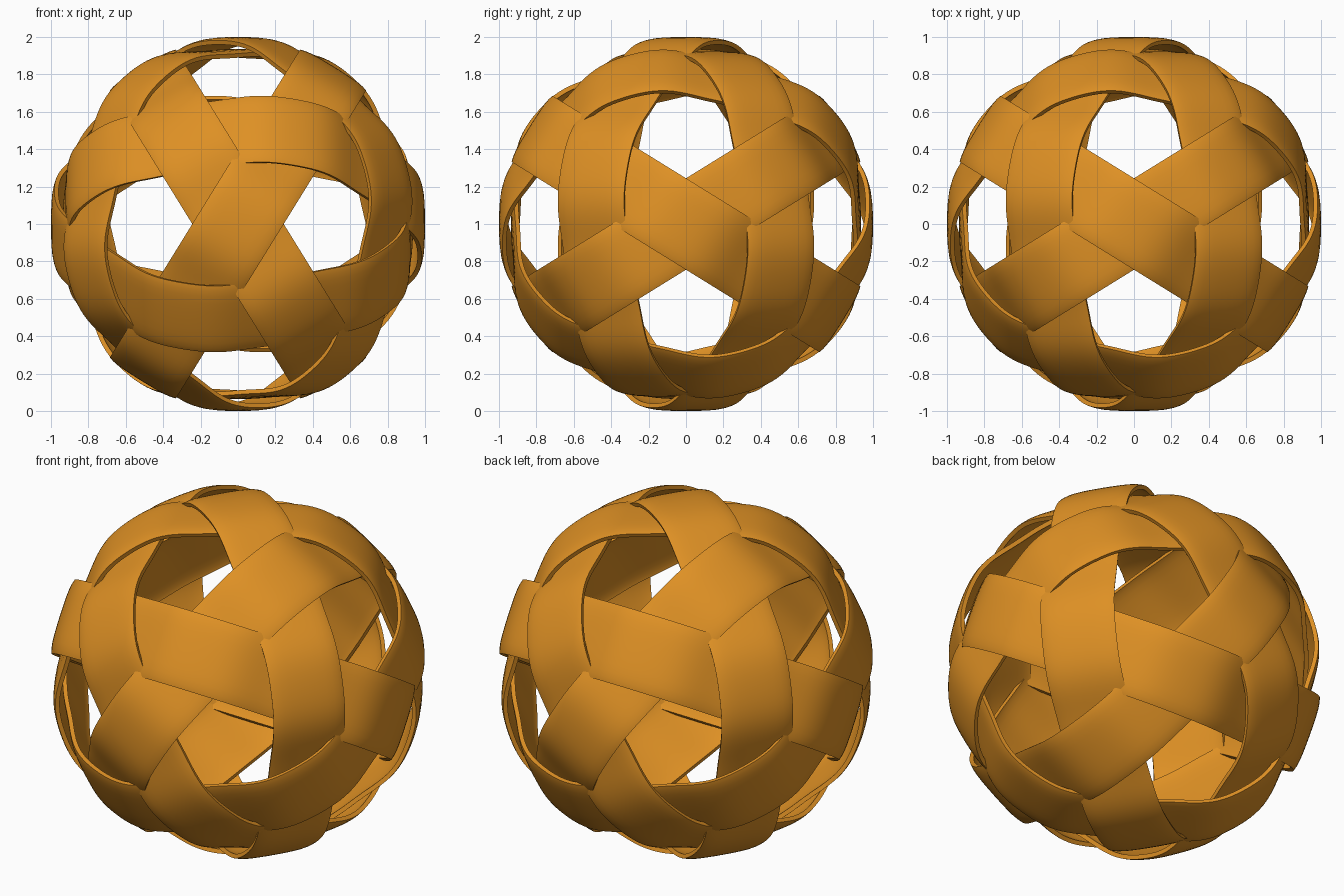
import bpy, bmesh, math
from mathutils import Vector

cube = bpy.data.objects.get("Cube")
if cube:
    bpy.data.objects.remove(cube, do_unlink=True)

mat = bpy.data.materials.new("golden_rattan")
mat.use_nodes = True
colour = (0.73, 0.28, 0.018, 1)
mat.diffuse_color = colour
bsdf = mat.node_tree.nodes["Principled BSDF"]
bsdf.inputs["Base Color"].default_value = colour
bsdf.inputs["Roughness"].default_value = 0.6

HALF_WIDTH = 0.208
MID_RADIUS, WAVE = 0.968, 0.032
STEPS, ACROSS = 180, 12
PHI = (1 + math.sqrt(5)) / 2


def woven_band(name, normal, over):
    """Closed ribbon on a great circle, rising over and dipping under five times."""
    n, p = Vector(normal).normalized(), Vector(over)
    t = n.cross(p)
    bm = bmesh.new()
    rings = []
    for i in range(STEPS):
        a = math.tau * i / STEPS
        c = math.cos(5 * a)
        wave = c * (1.5 - 0.5 * c * c)
        out = p * math.cos(a) + t * math.sin(a)
        ring = []
        for j in range(ACROSS + 1):
            v = 2 * j / ACROSS - 1
            v = math.sin(v * math.pi / 2)      # closer spacing at the rolled edges
            drop = 0.006 * v * v + 0.012 * v ** 6
            r = MID_RADIUS + WAVE * wave - drop
            ring.append(bm.verts.new(out * r + n * (v * HALF_WIDTH) + Vector((0, 0, 1))))
        rings.append(ring)
    for i in range(STEPS):
        a, b = rings[i], rings[(i + 1) % STEPS]
        for j in range(ACROSS):
            bm.faces.new((a[j], b[j], b[j + 1], a[j + 1]))
    bmesh.ops.recalc_face_normals(bm, faces=bm.faces)
    bm.faces.ensure_lookup_table()
    f = bm.faces[0]
    if f.normal.dot(f.calc_center_median() - Vector((0, 0, 1))) < 0:
        bmesh.ops.reverse_faces(bm, faces=bm.faces)
    me = bpy.data.meshes.new(name)
    bm.to_mesh(me)
    bm.free()
    me.materials.append(mat)
    ob = bpy.data.objects.new(name, me)
    bpy.context.collection.objects.link(ob)
    solid = ob.modifiers.new("thickness", "SOLIDIFY")
    solid.thickness = 0.024
    solid.offset = -1
    bpy.context.view_layer.objects.active = ob
    ob.select_set(True)
    bpy.ops.object.modifier_apply(modifier=solid.name)
    bpy.ops.object.shade_smooth_by_angle(angle=math.radians(40))
    ob.select_set(False)


# Six bands: one pair for each axis, each pair crossing on that axis
bpy.ops.object.select_all(action="DESELECT")
for k, axis in enumerate("yxz"):
    normal, over = [((PHI, 0, -1), (0, -1, 0)),
                    ((0, 1, PHI), (1, 0, 0)),
                    ((1, PHI, 0), (0, 0, 1))][k]
    woven_band(f"band_{axis}_first", normal, over)
    # the partner is the mirrored plane, riding on top at the far side
    flip = [(1, 1, -1), (1, 1, -1), (1, -1, 1)][k]
    partner = [a * b for a, b in zip(normal, flip)]
    woven_band(f"band_{axis}_second", partner, [-a for a in over])
